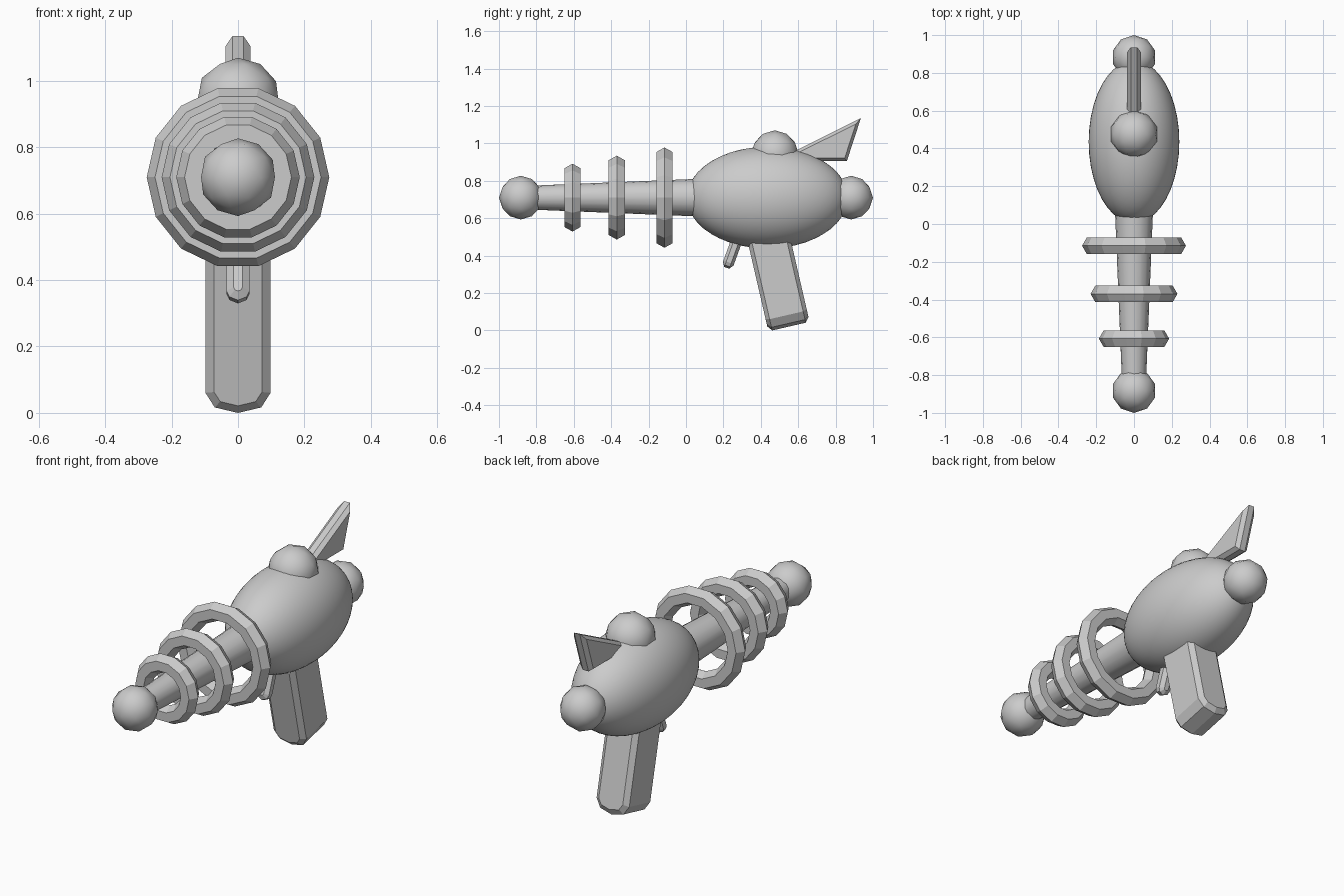
import bpy, bmesh
from math import radians, sin, cos, pi
from mathutils import Matrix, Vector

if "Cube" in bpy.data.objects:
    bpy.data.objects.remove(bpy.data.objects["Cube"])

AXIS_Z = 0.71  # height of the body and barrel centre line


def smooth(ob, angle=40):
    bpy.ops.object.select_all(action='DESELECT')
    ob.select_set(True)
    bpy.context.view_layer.objects.active = ob
    bpy.ops.object.shade_smooth_by_angle(angle=radians(angle))


def ball(name, loc, scale, detail=2):
    bpy.ops.mesh.primitive_ico_sphere_add(subdivisions=detail, radius=1, location=loc)
    ob = bpy.context.object
    ob.name = name
    ob.scale = scale
    bpy.ops.object.transform_apply(location=False, rotation=False, scale=True)
    smooth(ob, 60)
    return ob


def plate(name, profile, half, inset, depth, origin, ax, ay, az):
    """Profile in the ax/ay plane, extruded both ways along az, with chamfered faces."""
    bm = bmesh.new()
    face = bm.faces.new([bm.verts.new((x, y, -half)) for x, y in profile])
    ext = bmesh.ops.extrude_face_region(bm, geom=[face], use_keep_orig=True)
    top = [g for g in ext['geom'] if isinstance(g, bmesh.types.BMFace)]
    bmesh.ops.translate(bm, vec=(0, 0, 2 * half),
                        verts=[g for g in ext['geom'] if isinstance(g, bmesh.types.BMVert)])
    bmesh.ops.recalc_face_normals(bm, faces=bm.faces[:])
    bmesh.ops.inset_individual(bm, faces=[face] + top, thickness=inset, depth=depth,
                               use_even_offset=True)
    m = Matrix((ax, ay, az)).transposed().to_4x4()
    m.translation = Vector(origin)
    bm.transform(m)
    bmesh.ops.recalc_face_normals(bm, faces=bm.faces[:])
    me = bpy.data.meshes.new(name)
    bm.to_mesh(me)
    bm.free()
    ob = bpy.data.objects.new(name, me)
    bpy.context.collection.objects.link(ob)
    return ob


def grip(name, width, shoulder, inner, inner_len, length, tilt, origin, half, inset, depth):
    """Leaning bar with a blunt rounded lower end."""
    a = radians(tilt)
    side = [(width, 0), (width, shoulder), (inner, inner_len)]
    profile = side + [(0, length)] + [(-x, y) for x, y in reversed(side)]
    return plate(name, profile, half, inset, depth, origin,
                 (1, 0, 0), (0, sin(a), -cos(a)), (0, cos(a), sin(a)))


# Body, end balls and top dome
ball("body", (0, 0.435, AXIS_Z), (0.24, 0.43, 0.272), 4)
ball("muzzle_ball", (0, -0.883, AXIS_Z), (0.117,) * 3)
ball("rear_ball", (0, 0.883, AXIS_Z), (0.117,) * 3)
ball("top_dome", (0, 0.475, 0.942), (0.128,) * 3)

# Tapered barrel
bpy.ops.mesh.primitive_cone_add(vertices=16, radius1=0.104, radius2=0.063, depth=1.0,
                                location=(0, -0.35, AXIS_Z), rotation=(pi / 2, 0, 0))
barrel = bpy.context.object
barrel.name = "barrel"
smooth(barrel)

# Three floating rings, growing towards the body
for i, (y, outer) in enumerate([(-0.115, 0.275), (-0.37, 0.23), (-0.607, 0.186)]):
    bpy.ops.mesh.primitive_torus_add(major_segments=14, minor_segments=6,
                                     major_radius=outer - 0.05, minor_radius=0.05,
                                     location=(0, y, AXIS_Z), rotation=(pi / 2, 0, 0))
    bpy.context.object.name = f"barrel_ring_{i + 1}"

# Handle and trigger
grip("handle", 0.098, 0.43, 0.07, 0.475, 0.492, 13, (0, 0.44, 0.5), 0.092, 0.026, 0.021)
grip("trigger", 0.035, 0.145, 0.026, 0.165, 0.176, -20, (0, 0.278, 0.5), 0.014, 0.022, 0.016)

# Swept fin on the back
plate("fin", [(0.6, 0.905), (0.86, 0.905), (0.935, 1.135), (0.55, 0.943)],
      0.017, 0.016, 0.021, (0, 0, 0), (0, 1, 0), (0, 0, 1), (1, 0, 0))
